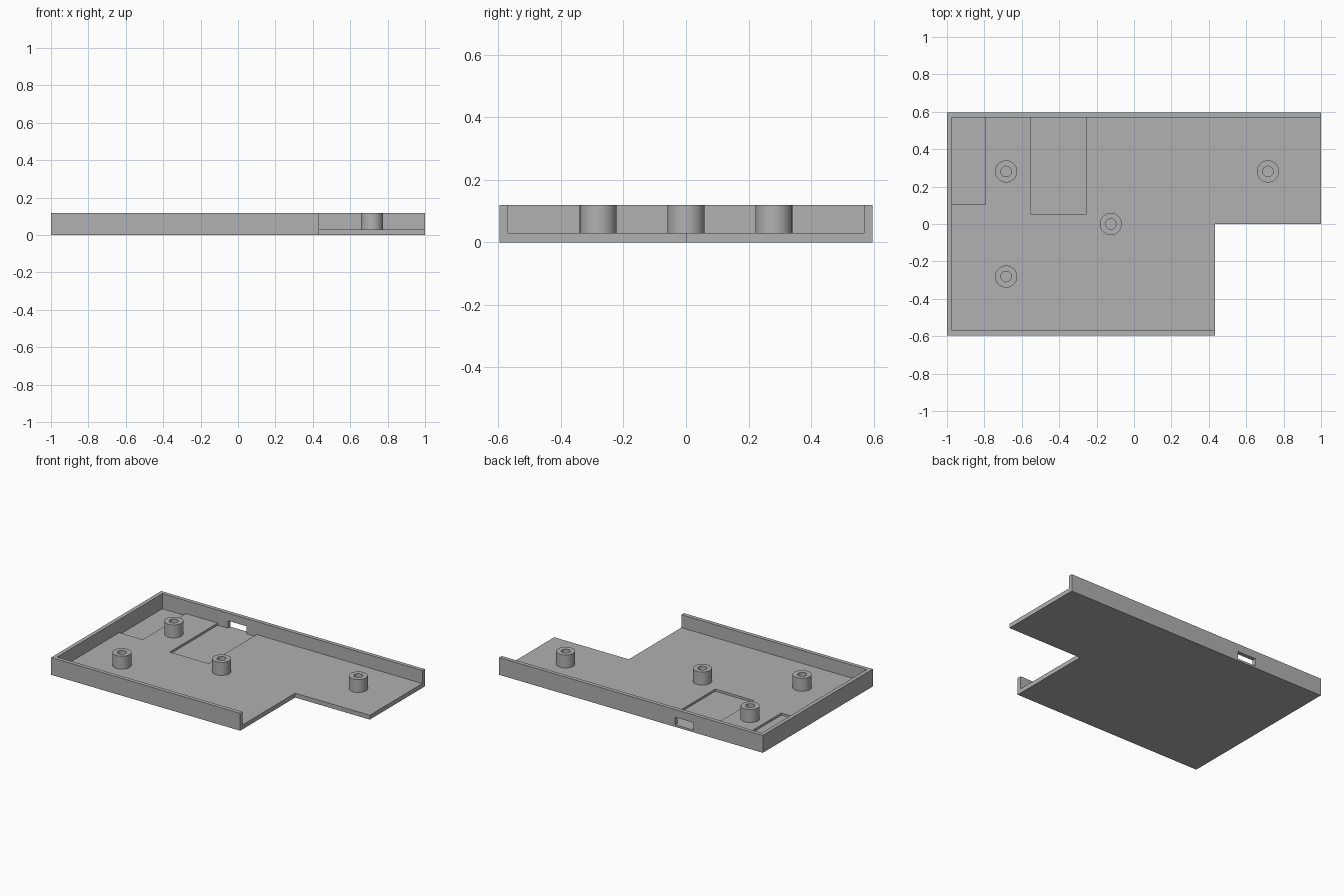
import bpy
import bmesh
import math
from mathutils import Matrix

cube = bpy.data.objects.get("Cube")
if cube:
    bpy.data.objects.remove(cube, do_unlink=True)

HALF_X, HALF_Y = 1.0, 0.596
HEIGHT, FLOOR, WALL = 0.119, 0.03, 0.027
POCKET_Z = 0.015
INNER_X, INNER_Y = HALF_X - WALL, HALF_Y - WALL
NOTCH_X = 0.434

grey = bpy.data.materials.new("plain grey")
grey.use_nodes = True
colour = (0.44, 0.44, 0.44, 1)
grey.diffuse_color = colour
grey.node_tree.nodes["Principled BSDF"].inputs["Base Color"].default_value = colour


def add_object(name, bm):
    bmesh.ops.recalc_face_normals(bm, faces=bm.faces)
    mesh = bpy.data.meshes.new(name)
    bm.to_mesh(mesh)
    bm.free()
    mesh.materials.append(grey)
    obj = bpy.data.objects.new(name, mesh)
    bpy.context.collection.objects.link(obj)
    return obj


def box(name, low, high):
    bm = bmesh.new()
    size = [b - a for a, b in zip(low, high)]
    centre = [(a + b) / 2 for a, b in zip(low, high)]
    bmesh.ops.create_cube(bm, size=1, matrix=Matrix.Translation(centre) @ Matrix.Diagonal((*size, 1)))
    return add_object(name, bm)


def select_only(obj):
    bpy.ops.object.select_all(action='DESELECT')
    obj.select_set(True)
    bpy.context.view_layer.objects.active = obj


def cut(target, name, low, high):
    cutter = box(name, low, high)
    cutter.hide_render = True
    mod = target.modifiers.new(name, 'BOOLEAN')
    mod.operation = 'DIFFERENCE'
    mod.solver = 'EXACT'
    mod.object = cutter
    select_only(target)
    bpy.ops.object.modifier_apply(modifier=mod.name)
    bpy.data.objects.remove(cutter, do_unlink=True)


# Tray: L-shaped block, hollowed out and open on its right end
outline = [(-HALF_X, -HALF_Y), (NOTCH_X, -HALF_Y), (NOTCH_X, 0),
           (HALF_X, 0), (HALF_X, HALF_Y), (-HALF_X, HALF_Y)]
bm = bmesh.new()
base = bm.faces.new([bm.verts.new((x, y, 0)) for x, y in outline])
extruded = bmesh.ops.extrude_face_region(bm, geom=[base])["geom"]
bmesh.ops.translate(bm, vec=(0, 0, HEIGHT), verts=[v for v in extruded if isinstance(v, bmesh.types.BMVert)])
tray = add_object("tray", bm)
cut(tray, "cavity", (-INNER_X, -INNER_Y, FLOOR), (1.2, INNER_Y, 0.3))

# Shallow floor pockets against the back wall
cut(tray, "corner_pocket", (-INNER_X, 0.103, POCKET_Z), (-0.795, INNER_Y, 0.06))
cut(tray, "middle_pocket", (-0.552, 0.05, POCKET_Z), (-0.257, INNER_Y, 0.06))

# Connector slot through the back wall
cut(tray, "connector_slot", (-0.475, INNER_Y - 0.03, POCKET_Z), (-0.335, 0.7, 0.066))


# Hollow mounting posts
def post(name, x, y, outer=0.059, inner=0.028):
    bm = bmesh.new()
    profile = [(outer, FLOOR), (outer, HEIGHT), (inner, HEIGHT), (inner, FLOOR)]
    verts = [bm.verts.new((r, 0, z)) for r, z in profile]
    edges = [bm.edges.new(pair) for pair in zip(verts, verts[1:])]
    bmesh.ops.spin(bm, geom=verts + edges, cent=(0, 0, 0), axis=(0, 0, 1),
                   angle=math.tau, steps=48)
    bmesh.ops.remove_doubles(bm, verts=bm.verts, dist=0.0001)
    obj = add_object(name, bm)
    # Open underneath, so make sure the outside faces outward
    side = max(obj.data.polygons, key=lambda p: p.center.xy.length)
    if side.normal.xy.dot(side.center.xy) < 0:
        obj.data.flip_normals()
    obj.location = (x, y, 0)
    select_only(obj)
    bpy.ops.object.shade_smooth_by_angle(angle=math.radians(30))


post("back_right_post", -0.684, 0.281)
post("front_right_post", -0.684, -0.281)
post("middle_post", -0.124, 0)
post("back_left_post", 0.716, 0.281)
